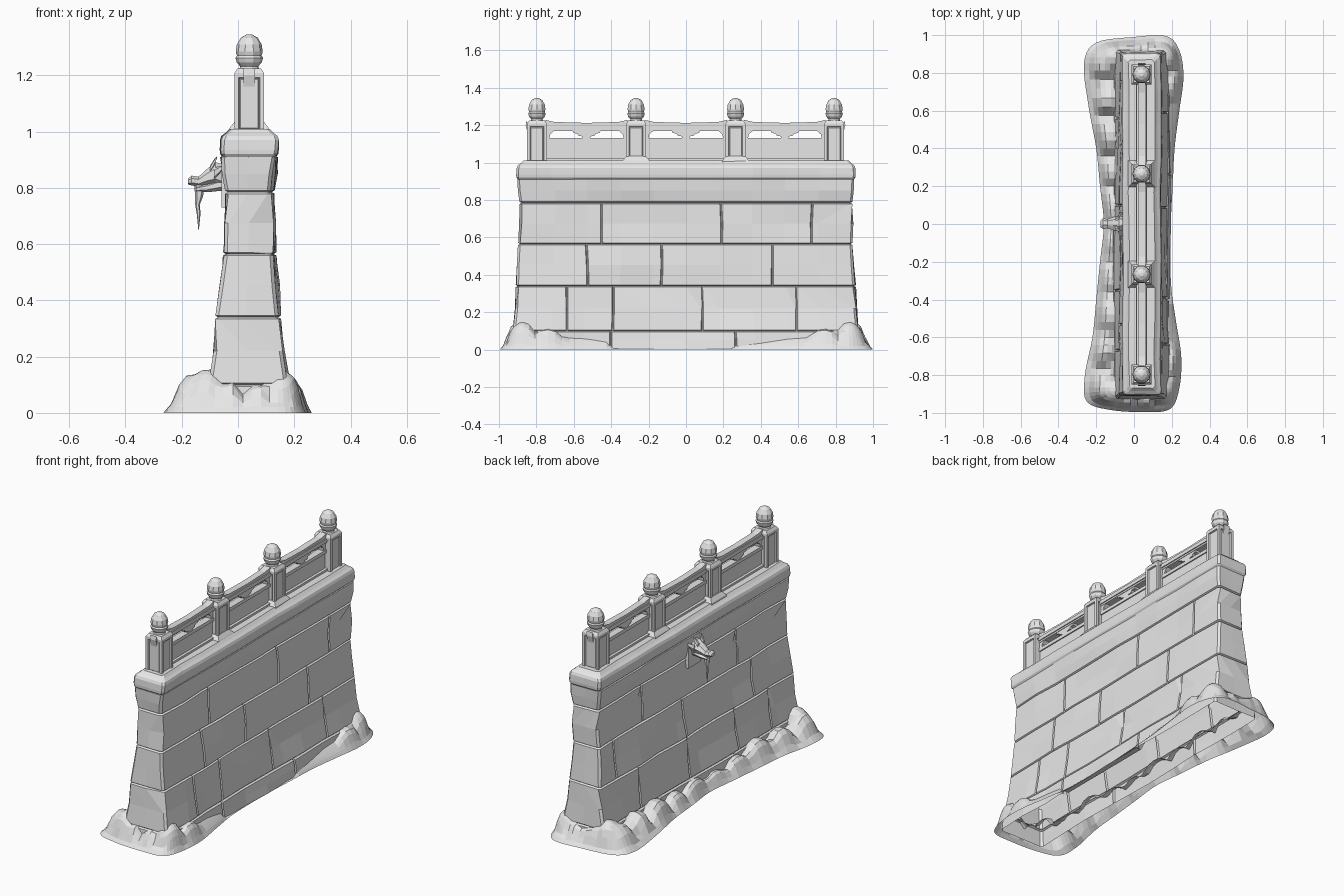
import bpy, bmesh, math, random
from mathutils import Vector, noise

random.seed(4)
if "Cube" in bpy.data.objects:
    bpy.data.objects.remove(bpy.data.objects["Cube"])

stone = bpy.data.materials.new("stone_grey")
stone.use_nodes = True
GREY = (0.8, 0.8, 0.8, 1)
stone.diffuse_color = GREY
stone.node_tree.nodes["Principled BSDF"].inputs["Base Color"].default_value = GREY

CX = 0.04  # centre line of the wall


def finish(name, bm, normals=True):
    if normals:
        bmesh.ops.recalc_face_normals(bm, faces=bm.faces)
    mesh = bpy.data.meshes.new(name)
    bm.to_mesh(mesh)
    bm.free()
    mesh.materials.append(stone)
    obj = bpy.data.objects.new(name, mesh)
    bpy.context.collection.objects.link(obj)
    return obj


def skin(bm, rings, caps=True):
    """Join closed rings of equal length, optionally capping both ends."""
    rows = [[bm.verts.new(p) for p in r] for r in rings]
    n = len(rows[0])
    for a, b in zip(rows, rows[1:]):
        for i in range(n):
            bm.faces.new((a[i], a[(i + 1) % n], b[(i + 1) % n], b[i]))
    if caps:
        bm.faces.new(rows[0][::-1])
        bm.faces.new(rows[-1])


def loft(name, rings):
    bm = bmesh.new()
    skin(bm, rings)
    return finish(name, bm)


def prism(name, pts, half):
    """Extrude a (y, z) outline across the thickness of the railing."""
    return loft(name, [[(CX + s * half, y, z) for y, z in pts] for s in (-1, 1)])


def lathe(name, profile, y, sides=10):
    return loft(name, [[(CX + r * math.cos(math.tau * i / sides),
                         y + r * math.sin(math.tau * i / sides), z)
                        for i in range(sides)] for r, z in profile])


def lerp_table(table, z):
    for a, b in zip(table, table[1:]):
        if z <= b[0]:
            t = (z - a[0]) / (b[0] - a[0])
            return [u + (v - u) * t for u, v in zip(a, b)][1:]
    return list(table[-1][1:])


# ---- Wall body: z, right face, left face, half length ----
BODY = [(0, -.11, .19, .93), (.1, -.105, .182, .925), (.12, -.09, .168, .918),
        (.34, -.076, .147, .905), (.565, -.046, .132, .893), (.79, -.042, .123, .885),
        (.82, -.05, .13, .887), (.91, -.058, .139, .897)]
GROOVE = .01


def wall_ring(z, x0, x1, hy, inset=0, rough=.014, joints=((), ())):
    """Rounded rectangle with uneven faces; joints are notches in the right and left face."""
    x0, x1, hy, c = x0 + inset, x1 - inset, hy - inset, .012

    def columns(cuts):
        cols = [(-hy + c + 2 * (hy - c) * i / 10, 0) for i in range(11)]
        cols = [p for p in cols if all(abs(p[0] - y) > .03 for y in cuts)
                or abs(p[0]) > hy - 2 * c]
        for y in cuts:
            cols += [(y - .006, 0), (y - .002, max(0, GROOVE - inset)),
                     (y + .002, max(0, GROOVE - inset)), (y + .006, 0)]
        return sorted(cols)

    pts = [(x1 - d, y) for y, d in columns(joints[1])]
    pts += [(x1 - c, hy), ((x0 + x1) / 2, hy), (x0 + c, hy)]
    pts += [(x0 + d, y) for y, d in columns(joints[0])[::-1]]
    pts += [(x0 + c, -hy), ((x0 + x1) / 2, -hy), (x1 - c, -hy)]
    out = []
    for x, y in pts:
        k = noise.noise(Vector((x * 3, y * 4, z * 6))) * rough
        out.append((x + k, y + k * .8, z))
    return out


# Block courses: top height, joints in the right face, joints in the left face
COURSES = [(.1, (-.3, .4), (-.4, .26)),
           (.34, (-.67, -.35, .1, .56), (-.64, -.39, .09, .59)),
           (.565, (-.53, .1, .75), (-.53, -.13, .46)),
           (.785, (-.41, .47), (-.45, .185, .67)),
           (.915, (), ())]
bm = bmesh.new()
low = 0
for top, *joints in COURSES:
    steps = [(low, GROOVE), (low + .006, 0), ((low + top) / 2, 0), (top - .006, 0), (top, GROOVE)]
    if low == 0:
        steps[0] = (0, 0)
    skin(bm, [wall_ring(z, *lerp_table(BODY, z), inset=i, joints=joints) for z, i in steps], caps=False)
    low = top
finish("wall_blocks", bm)

# ---- Coping on top of the wall ----
coping = [(.908, .012), (.92, .002), (.935, 0), (.97, 0), (.985, .006), (.995, .02), (1.01, .035)]
loft("coping", [wall_ring(z, -.062, .144, .907, i, .008) for z, i in coping])

# ---- Railing posts with recessed panels and bud finials ----
POSTS = [-.797, -.267, .265, .792]
BUD = [(.05, 1.208), (.036, 1.22), (.032, 1.232), (.044, 1.245), (.049, 1.262), (.044, 1.27),
       (.048, 1.285), (.044, 1.31), (.03, 1.334), (.01, 1.345)]


def square(h, y, z):
    return [(CX + a * h, y + b * h, z) for a, b in ((-1, -1), (1, -1), (1, 1), (-1, 1))]


for n, y in enumerate(POSTS):
    bm = bmesh.new()
    skin(bm, [square(.053, y, .99), square(.053, y, 1.208), square(.042, y, 1.224)])
    bmesh.ops.recalc_face_normals(bm, faces=bm.faces)
    sides = [f for f in bm.faces if abs(f.normal.z) < .1]
    bmesh.ops.inset_individual(bm, faces=sides, thickness=.022, depth=0)
    bmesh.ops.inset_individual(bm, faces=sides, thickness=.004, depth=-.009)
    bmesh.ops.inset_individual(bm, faces=sides, thickness=.005, depth=.004)
    finish("railing_post", bm)
    lathe("post_finial", BUD, y)
    if n in (1, 2):
        loft("post_foot", [square(.072, y, 1.0), square(.07, y, 1.012), square(.052, y, 1.035)])

# ---- Railing spans between the posts ----
for a, b in zip(POSTS, POSTS[1:]):
    y0, y1, m = a + .045, b - .045, (a + b) / 2

    def bar(name, z0, z1, half):
        prism(name, [(y0, z0), (y1, z0), (y1, z1), (y0, z1)], half)

    bar("panel_sill", .995, 1.022, .03)
    bar("panel_plate", 1.0, 1.12, .014)
    bar("panel_rail", 1.112, 1.132, .021)
    # Handrail dips slightly in the middle
    prism("handrail", [(y0, 1.168), (y1, 1.168), (y1, 1.228), (y1 - .05, 1.217), (m, 1.212),
                       (y0 + .05, 1.217), (y0, 1.228)], .02)
    bar("handrail_moulding", 1.178, 1.2, .026)
    # Scrolled cloud support in the opening
    half = [(.018, 1.125), (.022, 1.14), (.042, 1.143), (.05, 1.155), (.07, 1.158), (.078, 1.175)]
    prism("cloud_support", [(m + u, z) for u, z in half] + [(m - u, z) for u, z in half[::-1]], .017)
    for edge, s in ((y0, 1), (y1, -1)):
        prism("corner_bracket", [(edge, 1.125), (edge + s * .022, 1.13), (edge + s * .025, 1.15),
                                 (edge + s * .05, 1.172), (edge, 1.175)], .017)
for y, s in ((POSTS[0], -1), (POSTS[-1], 1)):
    prism("end_scroll", [(y + s * u, z) for u, z in ((.05, 1.16), (.06, 1.2), (.056, 1.225), (.05, 1.21))], .02)


# ---- Beast-head spout on the right face ----
def tube(name, path, sides=7):
    """Loft ellipses given as x, y, z, half width, half height."""
    rings = [[(x, y + w * math.cos(math.tau * i / sides), z + h * math.sin(math.tau * i / sides))
              for i in range(sides)] for x, y, z, w, h in path]
    return loft(name, rings)


loft("spout_plate", [[(x, y, z) for y, z in ((-.06, .73), (.06, .73), (.06, .9), (-.06, .9))]
                     for x in (-.03, -.058)])
tube("spout_head", [(-.05, 0, .84, .035, .045), (-.08, 0, .85, .045, .042), (-.11, 0, .838, .036, .03),
                    (-.14, 0, .822, .026, .018), (-.165, 0, .826, .03, .018), (-.178, 0, .822, .018, .01)])
tube("spout_jaw", [(-.05, 0, .815, .03, .025), (-.11, 0, .8, .026, .016), (-.15, 0, .795, .02, .01)])
for s in (-1, 1):
    tube("spout_horn", [(-.1, s * .022, .865, .013, .013), (-.085, s * .03, .89, .012, .012),
                        (-.075, s * .036, .908, .003, .004)], 5)
    tube("spout_ear", [(-.085, s * .04, .85, .01, .02), (-.065, s * .055, .865, .008, .014),
                       (-.052, s * .06, .875, .003, .004)], 5)
loft("icicle", [[(x + r * math.cos(math.tau * i / 6), r * math.sin(math.tau * i / 6), z) for i in range(6)]
                for x, r, z in ((-.138, .018, .81), (-.138, .014, .77), (-.144, .008, .74),
                                (-.14, .007, .71), (-.14, .001, .65))])

# ---- Drifted mound around the foot: an open shell with boulder bumps ----
OUTLINE = [(.19, -.98), (.24, -.87), (.25, -.7), (.22, -.5), (.195, -.3), (.195, 0), (.205, .2), (.215, .4),
           (.24, .6), (.262, .78), (.24, .92), (.17, .995), (0, .99), (-.2, .96), (-.265, .85), (-.24, .62),
           (-.2, .4), (-.18, .2), (-.16, 0), (-.18, -.2), (-.2, -.4), (-.22, -.6), (-.26, -.8),
           (-.25, -.94), (-.12, -.985), (.05, -.995)]
bumps = []
for i in range(10):  # row of boulders along the right face
    y = -.86 + i * .19
    bumps.append((-.11 - .05 * abs(y) + random.uniform(-.015, .015), y, random.uniform(.09, .12),
                  .075 + .07 * abs(y) + random.uniform(-.01, .02)))
for s in (-1, 1):  # heaps at both ends and outer corners
    bumps += [(-.11, s * .88, .09, .155), (-.03, s * .92, .06, .11), (.07, s * .92, .06, .1),
              (.15, s * .87, .09, .15), (.18, s * .74, .1, .11), (-.2, s * .87, .07, .09)]


def mound_height(x, y, t):
    side = .07 if abs(y) > .8 else .06 * (.5 + abs(y))
    if x > CX and -.4 < y < .26:
        side = .012
    z = side * min(1, t * 1.5) ** .8
    for bx, by, r, h in bumps:
        d = ((x - bx) ** 2 + (y - by) ** 2) / r ** 2
        if d < 1:
            z = max(z, h * math.sqrt(1 - d) * min(1, t * 3))
    return z


bm = bmesh.new()
STEPS, RINGS = 5, 7
rows = []
count = len(OUTLINE)
for i in range(count * STEPS):
    p = [Vector(OUTLINE[(i // STEPS + k) % count]) for k in (-1, 0, 1, 2)]
    u = (i % STEPS) / STEPS
    outer = .5 * (2 * p[1] + (p[2] - p[0]) * u + (2 * p[0] - 5 * p[1] + 4 * p[2] - p[3]) * u * u
                  + (3 * p[1] - p[0] - 3 * p[2] + p[3]) * u ** 3)
    inner = Vector((max(-.07, min(.15, outer.x)), max(-.88, min(.88, outer.y))))
    col = []
    for k in range(RINGS + 1):
        t = k / RINGS
        q = outer.lerp(inner, t)
        col.append(bm.verts.new((q.x, q.y, mound_height(q.x, q.y, t))))
    rows.append(col)
for a, b in zip(rows, rows[1:] + rows[:1]):
    for k in range(RINGS):
        bm.faces.new((a[k], b[k], b[k + 1], a[k + 1]))
finish("foot_mound", bm, normals=False)
